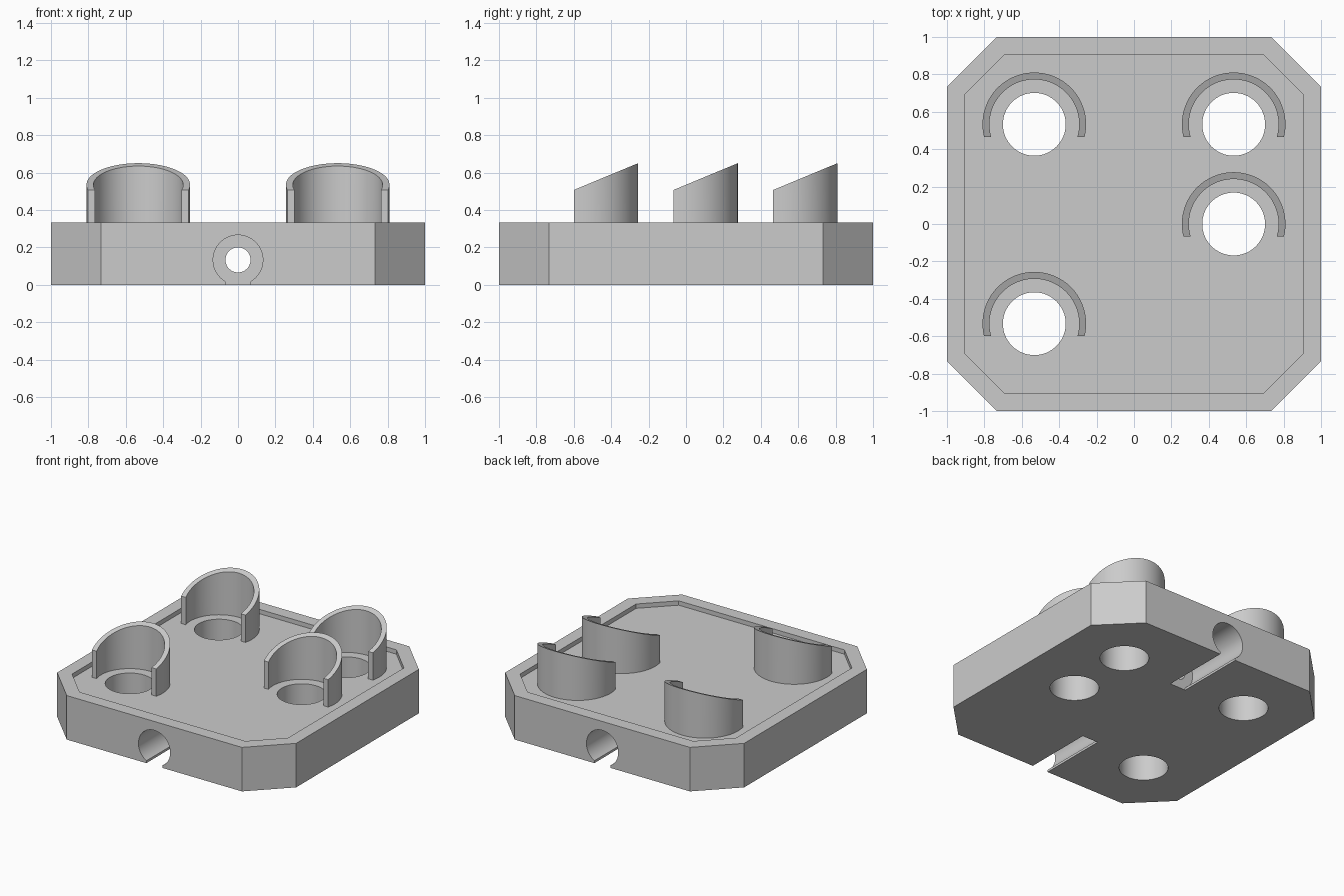
import bpy, bmesh
from math import sin, cos, radians, sqrt, asin, pi

cube = bpy.data.objects.get("Cube")
if cube:
    bpy.data.objects.remove(cube, do_unlink=True)

grey = bpy.data.materials.new("plain_grey")
grey.use_nodes = True
colour = (0.6, 0.6, 0.6, 1)
grey.diffuse_color = colour
grey.node_tree.nodes["Principled BSDF"].inputs["Base Color"].default_value = colour

HEIGHT, FLOOR = 0.333, 0.30


def prism(name, outline, low, high, axis="z"):
    """Extrude a 2D outline along z, or an (x, z) outline along y."""
    bm = bmesh.new()
    place = (lambda p, h: (p[0], p[1], h)) if axis == "z" else (lambda p, h: (p[0], h, p[1]))
    face = bm.faces.new([bm.verts.new(place(p, low)) for p in outline])
    new = bmesh.ops.extrude_face_region(bm, geom=[face])["geom"]
    for v in new:
        if isinstance(v, bmesh.types.BMVert):
            v.co[2 if axis == "z" else 1] = high
    bmesh.ops.recalc_face_normals(bm, faces=bm.faces)
    mesh = bpy.data.meshes.new(name)
    bm.to_mesh(mesh)
    bm.free()
    mesh.materials.append(grey)
    obj = bpy.data.objects.new(name, mesh)
    bpy.context.collection.objects.link(obj)
    return obj


def arc(cx, cy, r, start, end, steps):
    turns = [start + (end - start) * i / steps for i in range(steps + 1)]
    return [(cx + r * cos(t), cy + r * sin(t)) for t in turns]


def circle(cx, cy, r, steps=64):
    return arc(cx, cy, r, 0, 2 * pi, steps)[:-1]


def octagon(half, flat):
    return [(half, -flat), (half, flat), (flat, half), (-flat, half),
            (-half, flat), (-half, -flat), (-flat, -half), (flat, -half)]


def cut(target, cutter):
    mod = target.modifiers.new("cut", "BOOLEAN")
    mod.operation, mod.solver, mod.object = "DIFFERENCE", "EXACT", cutter
    bpy.context.view_layer.objects.active = target
    bpy.ops.object.modifier_apply(modifier=mod.name)
    bpy.data.objects.remove(cutter, do_unlink=True)


def smooth(obj):
    bpy.ops.object.select_all(action="DESELECT")
    obj.select_set(True)
    bpy.context.view_layer.objects.active = obj
    bpy.ops.object.shade_smooth_by_angle(angle=radians(30))


# Base plate with clipped corners and a shallow tray in its top
base = prism("base_plate", octagon(1, 0.733), 0, HEIGHT)
cut(base, prism("tray_cutter", octagon(0.903, 0.693), FLOOR, 0.5))

# Lengthwise bore, with a wider keyhole channel at each end open to the underside
cut(base, prism("bore_cutter", circle(0, 0.133, 0.067), -1.2, 1.2, "y"))
keyhole = arc(0, 0.133, 0.133, radians(-60), radians(240), 56)
keyhole += [(-0.0665, -0.1), (0.0665, -0.1)]
for side in (-1, 1):
    cut(base, prism("keyhole_cutter", keyhole, side * 0.467, side * 1.2, "y"))

# Four through holes, each with a curved hood behind it
places = {"back_right": (-0.533, 0.533), "back_left": (0.533, 0.533),
          "middle_left": (0.533, 0), "front_right": (-0.533, -0.533)}
OUTER, INNER, END = 0.277, 0.24, -0.067
for label, (x, y) in places.items():
    cut(base, prism("hole_cutter", circle(x, y, 0.168), -0.2, 0.6))
    a, b = asin(END / OUTER), asin(END / INNER)
    wall = arc(x, y, OUTER, a, pi - a, 48) + arc(x, y, INNER, pi - b, b, 48)
    hood = prism(label + "_hood", wall, FLOOR, 0.6)
    # Slope the hood's upper edge up towards the back
    for v in hood.data.vertices:
        if v.co.z > 0.5:
            v.co.z = 0.507 + 0.416 * (v.co.y - y - END)
    smooth(hood)
smooth(base)
